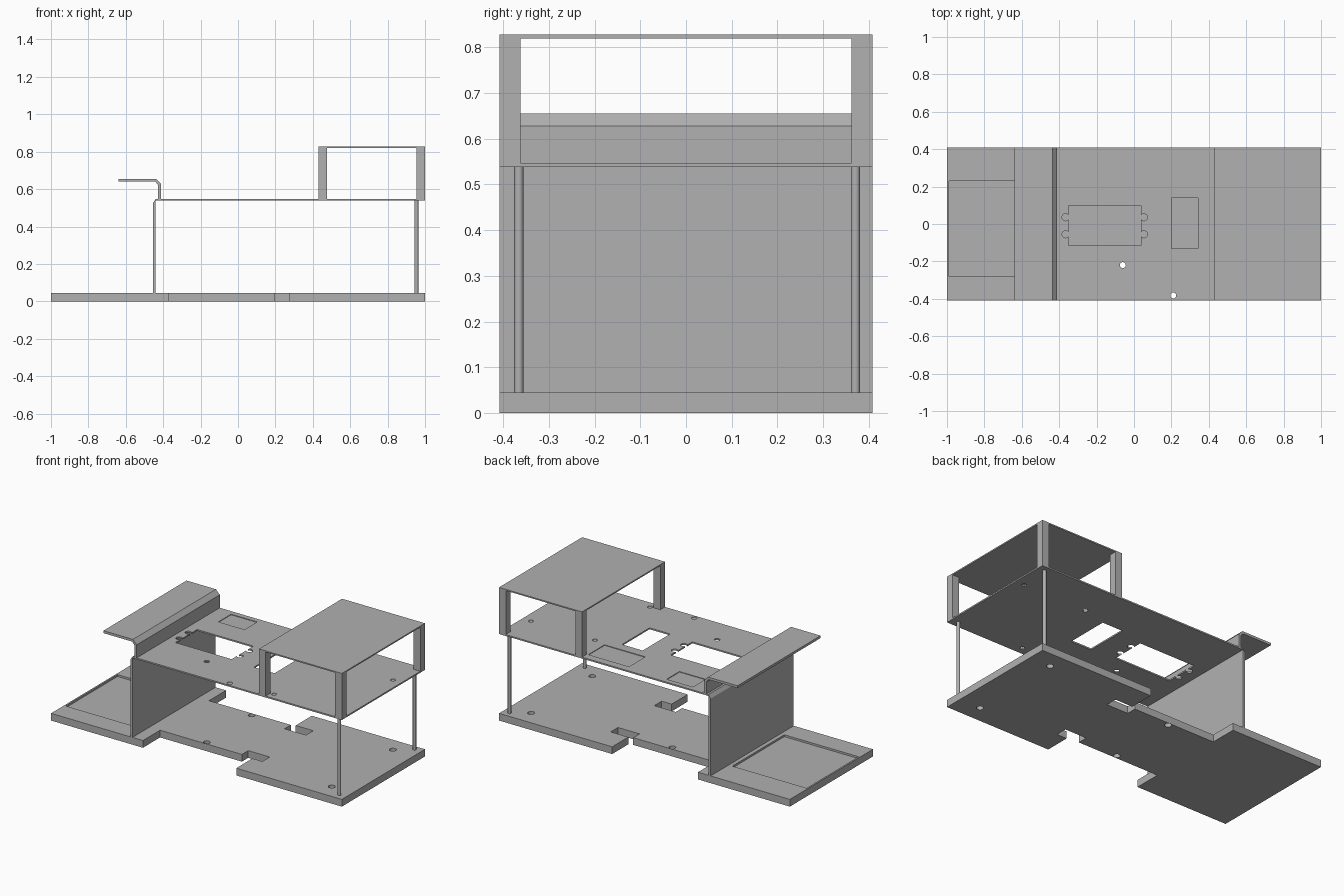
import bpy, bmesh
from mathutils import Vector

if "Cube" in bpy.data.objects:
    bpy.data.objects.remove(bpy.data.objects["Cube"], do_unlink=True)

GREY = (0.44, 0.44, 0.44, 1)
mat = bpy.data.materials.new("plain grey")
mat.use_nodes = True
mat.diffuse_color = GREY
mat.node_tree.nodes["Principled BSDF"].inputs["Base Color"].default_value = GREY

HALF = 0.408          # half depth
BASE_TOP = 0.045
DECK_LOW, DECK_TOP = 0.538, 0.547
ROOF_LOW, ROOF_TOP = 0.82, 0.828


def prism(name, points, offset):
    """Extrude a closed outline along the offset vector."""
    bm = bmesh.new()
    face = bm.faces.new([bm.verts.new(p) for p in points])
    new = bmesh.ops.extrude_face_region(bm, geom=[face])["geom"]
    bmesh.ops.translate(bm, vec=Vector(offset),
                        verts=[v for v in new if isinstance(v, bmesh.types.BMVert)])
    bmesh.ops.recalc_face_normals(bm, faces=bm.faces)
    mesh = bpy.data.meshes.new(name)
    bm.to_mesh(mesh)
    bm.free()
    mesh.materials.append(mat)
    obj = bpy.data.objects.new(name, mesh)
    bpy.context.collection.objects.link(obj)
    return obj


def box(name, x0, x1, y0, y1, z0, z1):
    return prism(name, [(x0, y0, z0), (x1, y0, z0), (x1, y1, z0), (x0, y1, z0)],
                 (0, 0, z1 - z0))


def rod(name, x, y, r, z0, z1, sides=20):
    bpy.ops.mesh.primitive_cylinder_add(vertices=sides, radius=r, depth=z1 - z0,
                                        location=(x, y, (z0 + z1) / 2))
    obj = bpy.context.object
    obj.name = name
    obj.data.materials.append(mat)
    return obj


def side_profile(name, points):
    """Bent sheet: an outline in x and z, run across the full depth."""
    return prism(name, [(x, -HALF, z) for x, z in points], (0, 2 * HALF, 0))


def cut(target, cutter):
    cutter.hide_render = True
    mod = target.modifiers.new("cut", 'BOOLEAN')
    mod.operation, mod.solver, mod.object = 'DIFFERENCE', 'EXACT', cutter
    bpy.context.view_layer.objects.active = target
    bpy.ops.object.modifier_apply(modifier=mod.name)
    bpy.data.objects.remove(cutter, do_unlink=True)


# Base plate with side notches, slots, screw holes and a shallow tray
base = box("base_plate", -1, 1, -HALF, HALF, 0, BASE_TOP)
for side, notch_end in ((-1, 0.274), (1, 0.222)):
    ys = sorted((side * 0.24, side * 0.6))
    cut(base, box("cutter", -0.368, notch_end, *ys, -0.1, 0.1))
    ys = sorted((side * 0.178, side * 0.25))
    cut(base, box("cutter", 0.195, 0.343, *ys, -0.1, 0.1))
    cut(base, rod("cutter", 0.855, side * 0.3, 0.02, -0.1, 0.1))
    cut(base, rod("cutter", -0.06, side * 0.22, 0.02, -0.1, 0.1))
cut(base, box("cutter", -0.99, -0.48, -0.28, 0.23, BASE_TOP - 0.012, 0.1))

# Upper deck with openings, screw holes and two shallow pockets
deck = box("upper_deck", -0.44, 1, -HALF, HALF, DECK_LOW, DECK_TOP)
cut(deck, box("cutter", -0.35, 0.037, -0.115, 0.098, 0.5, 0.6))
cut(deck, box("cutter", 0.2, 0.342, -0.13, 0.14, 0.5, 0.6))
holes = [(x, y, 0.019) for x in (-0.366, 0.053) for y in (-0.055, 0.036)]
holes += [(-0.06, -0.22, 0.016), (0.21, -0.382, 0.016), (0.5, -0.36, 0.014),
          (0.5, 0.18, 0.014), (0.94, 0.18, 0.014)]
for x, y, r in holes:
    cut(deck, rod("cutter", x, y, r, 0.5, 0.6))
cut(deck, box("cutter", 0.14, 0.42, 0.2, 0.36, DECK_TOP - 0.004, 0.6))
cut(deck, box("cutter", -0.31, -0.13, 0.25, 0.375, DECK_TOP - 0.004, 0.6))

# Upright wall with a chamfered top edge
side_profile("support_wall", [(-0.455, BASE_TOP), (-0.44, BASE_TOP), (-0.44, DECK_TOP),
                              (-0.455, 0.525)])

# Bent shelf rising from the end of the deck
side_profile("bent_shelf", [(-0.64, 0.64), (-0.442, 0.64), (-0.427, 0.622),
                            (-0.427, DECK_TOP), (-0.411, DECK_TOP), (-0.411, 0.628),
                            (-0.437, 0.655), (-0.64, 0.655)])

# Round posts between base and deck
for label, y in (("right", -0.366), ("left", 0.371)):
    post = rod(label + "_post", 0.954, y, 0.01, BASE_TOP, DECK_LOW)
    bpy.ops.object.shade_smooth_by_angle()

# Canopy: thin roof on four square legs
box("canopy_roof", 0.43, 1, -HALF, HALF, ROOF_LOW, ROOF_TOP)
LEG = 0.046
for end, x in (("inner", 0.43), ("outer", 1 - LEG)):
    for label, y in (("right", -HALF), ("left", HALF - LEG)):
        box(f"canopy_leg_{end}_{label}", x, x + LEG, y, y + LEG, DECK_TOP, ROOF_LOW)
